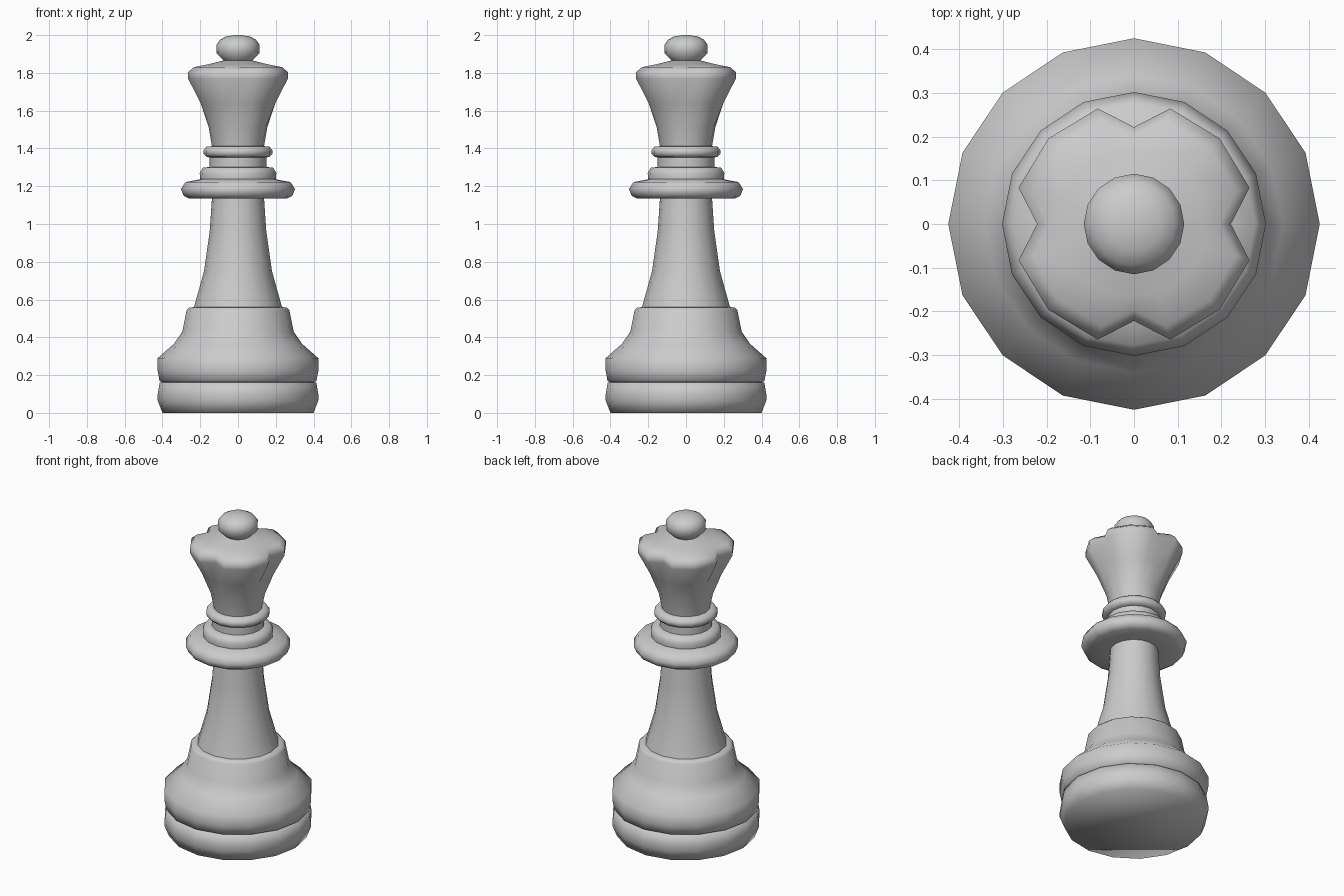
import bpy, bmesh, math

if "Cube" in bpy.data.objects:
    bpy.data.objects.remove(bpy.data.objects["Cube"])

SIDES = 16


def lathe(name, rows, cap_start=False, cap_end=False):
    """Skin rings of (radius, height, lobe); lobe 0 is round, 1 fully notched."""
    bm = bmesh.new()
    rings = []
    for r, z, lobe in rows:
        ring = []
        for i in range(SIDES):
            a, rad = i * 2 * math.pi / SIDES, r
            k = i % 4
            if k == 0:                       # notch every quarter turn
                rad *= 1 - 0.2 * lobe
            elif k != 2:                     # points beside each notch
                a += math.radians(5.1) * lobe * (-1 if k == 1 else 1)
            ring.append(bm.verts.new((rad * math.cos(a), rad * math.sin(a), z)))
        rings.append(ring)
    for lo, hi in zip(rings, rings[1:]):
        for i in range(SIDES):
            j = (i + 1) % SIDES
            bm.faces.new((lo[i], lo[j], hi[j], hi[i]))
    if cap_start:
        bm.faces.new(rings[0][::-1])
    if cap_end:
        bm.faces.new(rings[-1])
    me = bpy.data.meshes.new(name)
    bm.to_mesh(me)
    bm.free()
    ob = bpy.data.objects.new(name, me)
    bpy.context.collection.objects.link(ob)
    bpy.ops.object.select_all(action='DESELECT')
    ob.select_set(True)
    bpy.context.view_layer.objects.active = ob
    bpy.ops.object.shade_smooth_by_angle(angle=math.radians(80))
    return ob


def turned(name, profile, **caps):
    return lathe(name, [(r, z, 0) for r, z in profile], **caps)


# Foot disc and the bell-shaped base above its groove
turned("foot", [(.40, 0), (.425, .065), (.425, .10), (.415, .16), (.40, .163)],
       cap_start=True)
turned("base", [(.40, .163), (.415, .168), (.425, .22), (.425, .29), (.34, .365),
                (.295, .43), (.272, .545), (.26, .557), (.233, .56)])

# Tapered stem
turned("stem", [(.233, .56), (.18, .75), (.15, .96), (.138, 1.135)])

# Wide collar, step and neck ring
turned("collar", [(.138, 1.135), (.26, 1.135), (.288, 1.15), (.302, 1.185),
                  (.278, 1.222), (.20, 1.237)])
turned("collar_step", [(.20, 1.237), (.203, 1.27), (.186, 1.298), (.15, 1.302),
                       (.15, 1.352)])
turned("neck_ring", [(.15, 1.352), (.166, 1.355), (.182, 1.37), (.182, 1.39),
                     (.166, 1.41), (.138, 1.412)])

# Flared crown with four notches
lathe("crown", [(.138, 1.412, 0), (.158, 1.51, .1), (.21, 1.64, .55),
                (.277, 1.77, 1), (.277, 1.805, 1), (.245, 1.83, 1),
                (.17, 1.845, .3), (.075, 1.866, 0)])

# Ball finial
turned("finial", [(.075, 1.866), (.113, 1.902), (.115, 1.948), (.095, 1.976),
                  (.062, 1.993), (.02, 2.0)], cap_end=True)
